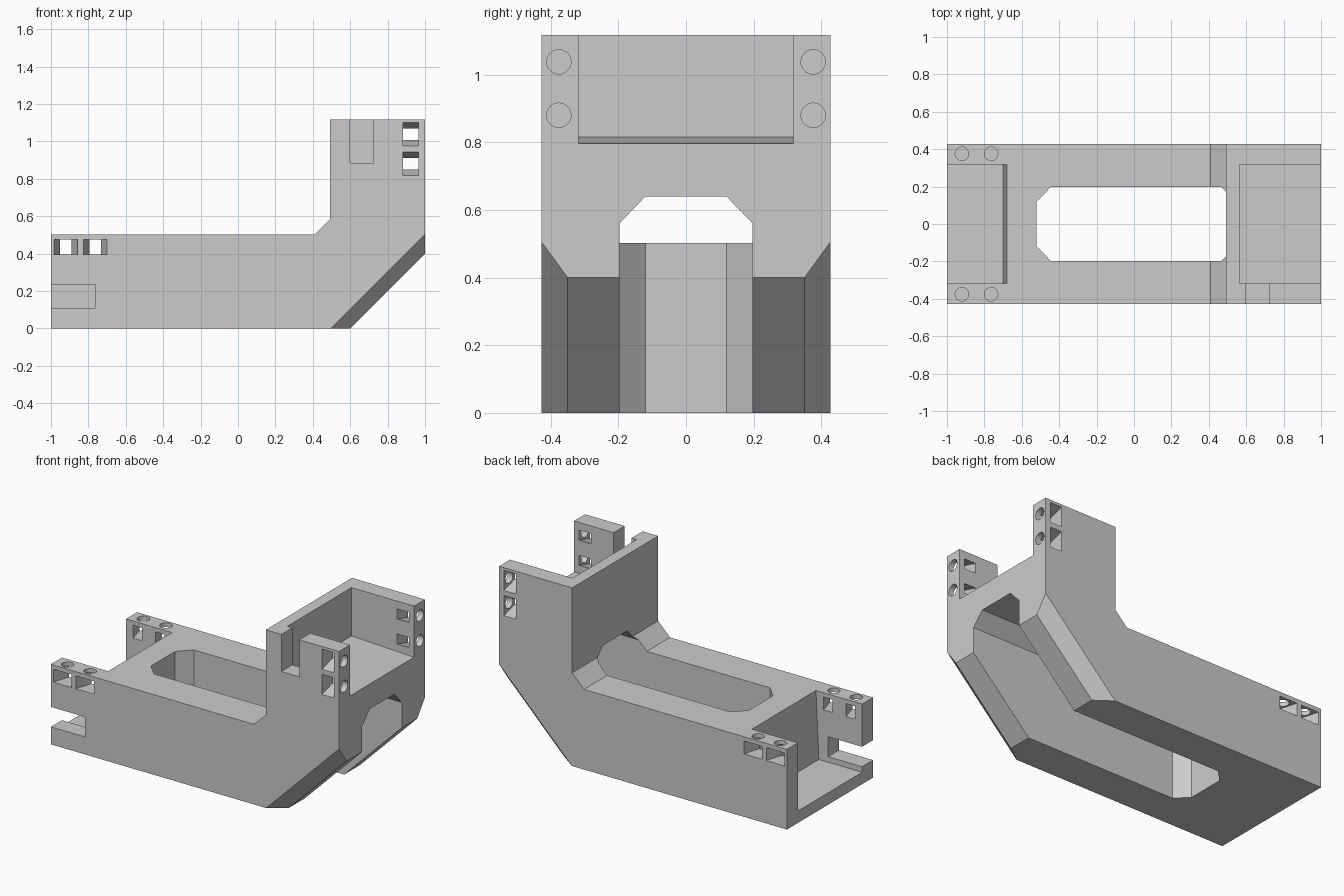
import bpy, bmesh
from mathutils import Vector

cube = bpy.data.objects.get("Cube")
if cube:
    bpy.data.objects.remove(cube, do_unlink=True)

HALF = 0.427    # half width of the bracket
INNER = 0.318   # half width between the side walls
BASE_TOP, LEG_TOP, LEG_BACK = 0.503, 1.118, 0.492

grey = bpy.data.materials.new("plain_grey")
grey.use_nodes = True
grey.diffuse_color = (0.6, 0.6, 0.6, 1)
grey.node_tree.nodes["Principled BSDF"].inputs["Base Color"].default_value = (0.6, 0.6, 0.6, 1)


def make_object(name, bm):
    bmesh.ops.recalc_face_normals(bm, faces=bm.faces)
    mesh = bpy.data.meshes.new(name)
    bm.to_mesh(mesh)
    bm.free()
    mesh.materials.append(grey)
    obj = bpy.data.objects.new(name, mesh)
    bpy.context.collection.objects.link(obj)
    return obj


def loft(first, second):
    """Closed solid between two matching outlines."""
    bm = bmesh.new()
    a = [bm.verts.new(p) for p in first]
    b = [bm.verts.new(p) for p in second]
    bm.faces.new(a)
    bm.faces.new(b[::-1])
    for i in range(len(a)):
        j = (i + 1) % len(a)
        bm.faces.new((a[i], b[i], b[j], a[j]))
    return bm


def prism_y(outline, y0, y1):
    return loft([(x, y0, z) for x, z in outline], [(x, y1, z) for x, z in outline])


def rect(x0, x1, z0, z1):
    return [(x0, z0), (x1, z0), (x1, z1), (x0, z1)]


# L-shaped body with an inner corner gusset
body_bm = prism_y([(-1, 0), (1, 0), (1, LEG_TOP), (LEG_BACK, LEG_TOP),
                   (LEG_BACK, 0.585), (0.41, BASE_TOP), (-1, BASE_TOP)], -HALF, HALF)
bmesh.ops.recalc_face_normals(body_bm, faces=body_bm.faces)

# Sloped outer heel, then its two bevelled edges
for ny in (0, -1, 1):
    normal = Vector((0.077, ny * 0.105, -0.077)) if ny else Vector((1, 0, -1))
    cut = bmesh.ops.bisect_plane(
        body_bm, geom=body_bm.verts[:] + body_bm.edges[:] + body_bm.faces[:],
        plane_co=(0.6, ny * 0.35, 0), plane_no=normal.normalized(), clear_outer=True)
    bmesh.ops.holes_fill(body_bm, edges=[e for e in body_bm.edges if e.is_boundary])
body = make_object("corner_bracket", body_bm)

cutters = []


def cutter(bm):
    cutters.append(make_object("cutter", bm))


# Long slot through the base, and its opening through the leg
half_slot = [(-0.445, 0.197), (-0.52, 0.12)]
slot = [(1.2, 0.197)] + half_slot + [(x, -y) for x, y in reversed(half_slot)] + [(1.2, -0.197)]
cutter(loft([(x, y, -0.1) for x, y in slot], [(x, y, 0.51) for x, y in slot]))
arch = [(-0.197, 0.3), (-0.197, 0.56), (-0.12, 0.64),
        (0.12, 0.64), (0.197, 0.56), (0.197, 0.3)]
cutter(loft([(0.3, y, z) for y, z in arch], [(1.2, y, z) for y, z in arch]))

# Open pockets at both ends, with slightly leaning end walls
cutter(prism_y([(-1.1, 0.075), (-0.70, 0.075), (-0.68, BASE_TOP), (-0.68, 0.7),
                (-1.1, 0.7)], -INNER, INNER))
cutter(prism_y([(0.565, 0.815), (1, 0.797), (1.1, 0.797), (1.1, 1.3),
                (0.565, 1.3)], -INNER, INNER))

# Cable notches in the front wall
cutter(prism_y(rect(-1.1, -0.765, 0.11, 0.235), -0.5, -0.3))
cutter(prism_y(rect(0.6, 0.725, 0.885, 1.3), -0.5, -0.3))


def bolt_hole(start, end, axis, radius=0.036, sides=32):
    bm = bmesh.new()
    bmesh.ops.create_cone(bm, cap_ends=True, segments=sides, radius1=radius,
                          radius2=radius, depth=(end - start).length)
    turn = Vector((0, 0, 1)).rotation_difference(axis).to_matrix()
    bmesh.ops.rotate(bm, verts=bm.verts, matrix=turn)
    bmesh.ops.translate(bm, verts=bm.verts, vec=(start + end) / 2)
    cutter(bm)


def nut_slot(side, wide, narrow):
    """Tapered slot, wide at the outer face and narrow at the pocket."""
    def grow(t):
        return [(w[0] + (n[0] - w[0]) * t, w[1] + (n[1] - w[1]) * t)
                for w, n in zip(wide, narrow)]
    outlines = []
    for y, t in ((HALF + 0.02, -0.18), (INNER - 0.02, 1.18)):
        outlines.append([(x, side * y, z) for x, z in grow(t)])
    cutter(loft(*outlines))


# Bolt holes and nut slots in all four side walls
for side in (-1, 1):
    y = side * 0.376
    for x in (-0.92, -0.764):
        bolt_hole(Vector((x, y, 0.44)), Vector((x, y, 0.6)), Vector((0, 0, 1)))
        nut_slot(side, rect(x - 0.063, x + 0.063, 0.395, 0.476),
                 rect(x - 0.031, x + 0.031, 0.395, 0.476))
    for z in (1.038, 0.88):
        bolt_hole(Vector((0.92, y, z)), Vector((1.1, y, z)), Vector((1, 0, 0)))
        nut_slot(side, rect(0.883, 0.965, z - 0.063, z + 0.063),
                 rect(0.883, 0.965, z - 0.031, z + 0.031))

# Apply all cuts, then remove the helpers
for c in cutters:
    c.hide_render = True
    mod = body.modifiers.new("cut", "BOOLEAN")
    mod.operation, mod.solver, mod.object = "DIFFERENCE", "EXACT", c
bpy.context.view_layer.update()
result = body.evaluated_get(bpy.context.evaluated_depsgraph_get())
mesh = bpy.data.meshes.new_from_object(result)
body.modifiers.clear()
body.data = mesh
mesh.name = "corner_bracket"
for c in cutters:
    bpy.data.objects.remove(c, do_unlink=True)

# One material, smooth bolt holes with sharp edges
mesh.materials.clear()
mesh.materials.append(grey)
for p in mesh.polygons:
    p.material_index = 0
bpy.context.view_layer.objects.active = body
body.select_set(True)
bpy.ops.object.shade_smooth_by_angle(angle=0.5)
